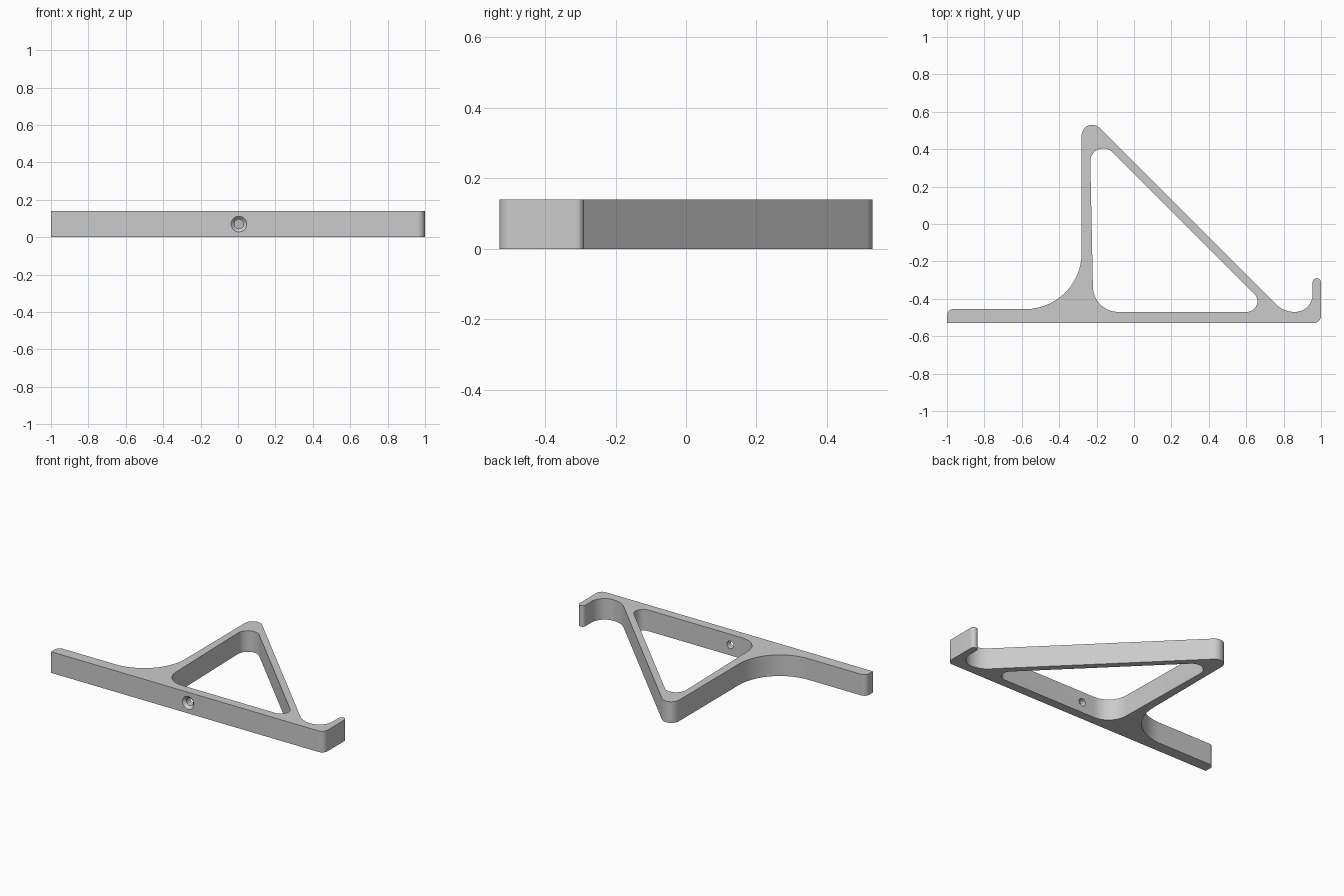
import bpy, bmesh, math
from mathutils import Vector, Matrix

cube = bpy.data.objects.get("Cube")
if cube:
    bpy.data.objects.remove(cube, do_unlink=True)

HEIGHT = 0.14

grey = bpy.data.materials.new("plain_grey")
grey.use_nodes = True
colour = (0.6, 0.6, 0.6, 1)
grey.diffuse_color = colour
grey.node_tree.nodes["Principled BSDF"].inputs["Base Color"].default_value = colour


def rounded(corners):
    """Replace each (x, y, radius) corner by a fillet arc."""
    pts = []
    n = len(corners)
    for i, (x, y, r) in enumerate(corners):
        p = Vector((x, y))
        if r == 0:
            pts.append(p)
            continue
        a = (Vector(corners[i - 1][:2]) - p).normalized()
        b = (Vector(corners[(i + 1) % n][:2]) - p).normalized()
        half = a.angle(b) / 2
        centre = p + (a + b).normalized() * (r / math.sin(half))
        start = p + a * (r / math.tan(half)) - centre
        end = p + b * (r / math.tan(half)) - centre
        sweep = math.atan2(start.x * end.y - start.y * end.x, start.dot(end))
        steps = max(6, int(abs(sweep) / math.radians(6)))
        for k in range(steps + 1):
            pts.append(centre + Matrix.Rotation(sweep * k / steps, 2) @ start)
    return pts


def finish(name, bm):
    bmesh.ops.recalc_face_normals(bm, faces=bm.faces)
    mesh = bpy.data.meshes.new(name)
    bm.to_mesh(mesh)
    bm.free()
    mesh.materials.append(grey)
    ob = bpy.data.objects.new(name, mesh)
    bpy.context.collection.objects.link(ob)
    return ob


def prism(name, corners, z0, z1):
    bm = bmesh.new()
    face = bm.faces.new([bm.verts.new((p.x, p.y, z0)) for p in rounded(corners)])
    ext = bmesh.ops.extrude_face_region(bm, geom=[face])
    verts = [v for v in ext["geom"] if isinstance(v, bmesh.types.BMVert)]
    bmesh.ops.translate(bm, verts=verts, vec=(0, 0, z1 - z0))
    return finish(name, bm)


def drill(name, r_front, r_back, y0, y1):
    """Tapered cutter running along y through the base bar."""
    bm = bmesh.new()
    place = Matrix.Translation((0.005, (y0 + y1) / 2, HEIGHT / 2)) @ Matrix.Rotation(-math.pi / 2, 4, 'X')
    bmesh.ops.create_cone(bm, cap_ends=True, segments=40, radius1=r_front,
                          radius2=r_back, depth=y1 - y0, matrix=place)
    return finish(name, bm)


# Bracket outline: base bar, hook lip, sloping brace, upright, large fillet
bracket = prism("bracket", [
    (-1, -0.53, 0), (1, -0.53, 0.04), (1, -0.29, 0.022), (0.955, -0.29, 0.022),
    (0.955, -0.47, 0.094), (0.8, -0.47, 0.14), (-0.28, 0.61, 0.0566),
    (-0.28, -0.455, 0.3), (-1, -0.455, 0.035)], 0, HEIGHT)

# Triangular opening and countersunk screw hole
cutters = [
    prism("opening_cutter", [(-0.217, -0.47, 0.135), (0.74, -0.47, 0.0566),
                             (-0.237, 0.507, 0.07)], -0.1, HEIGHT + 0.1),
    drill("hole_cutter", 0.025, 0.025, -0.6, -0.4),
    drill("countersink_cutter", 0.043, 0.024, -0.531, -0.511),
]
bpy.ops.object.select_all(action='DESELECT')
bpy.context.view_layer.objects.active = bracket
bracket.select_set(True)
for cutter in cutters:
    cutter.hide_render = True
    mod = bracket.modifiers.new(cutter.name, 'BOOLEAN')
    mod.operation = 'DIFFERENCE'
    mod.solver = 'EXACT'
    mod.object = cutter
    bpy.ops.object.modifier_apply(modifier=mod.name)
    bpy.data.objects.remove(cutter, do_unlink=True)

bpy.ops.object.shade_smooth_by_angle(angle=math.radians(30))
